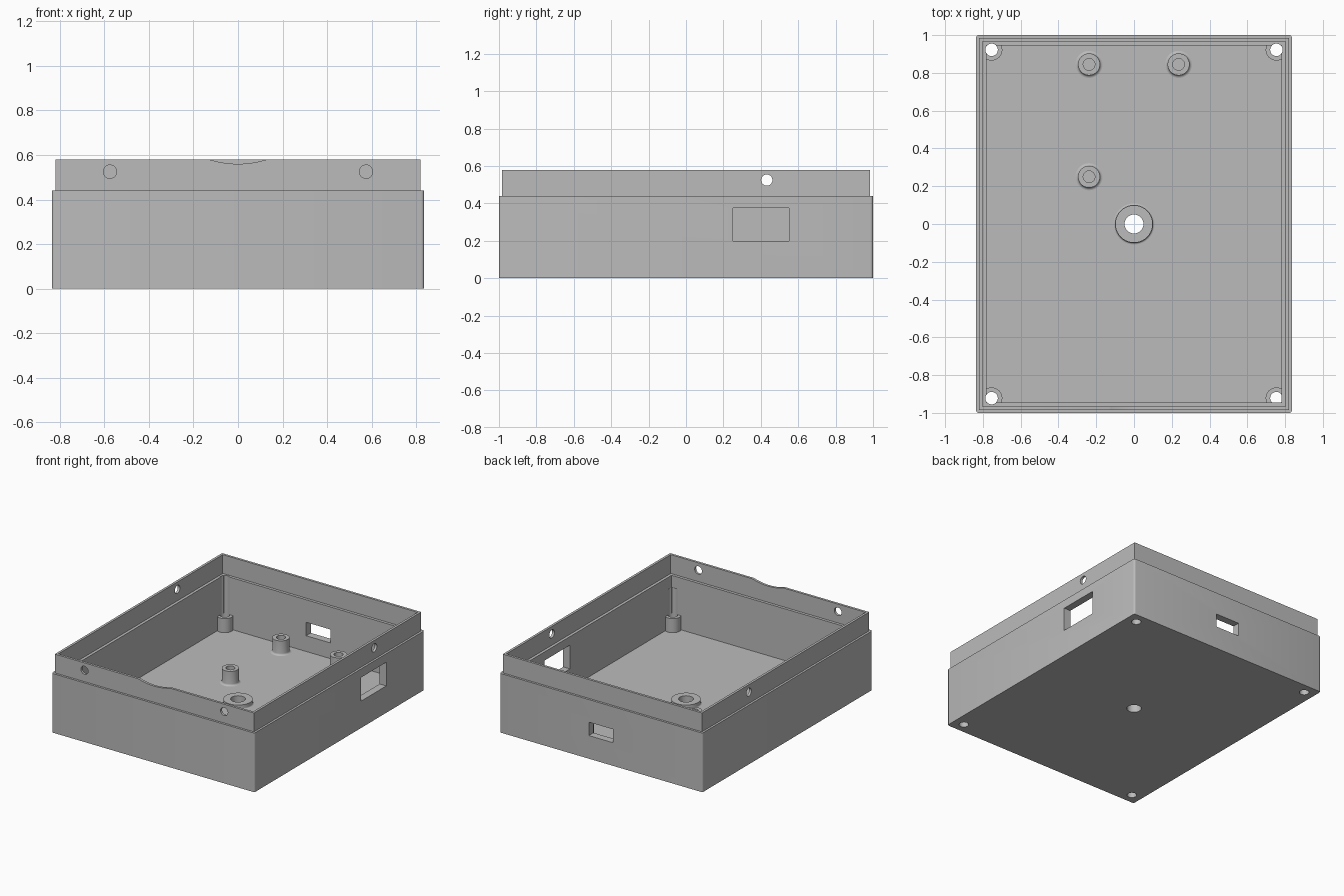
import bpy, bmesh, math
from mathutils import Matrix, Vector

cube = bpy.data.objects.get("Cube")
if cube:
    bpy.data.objects.remove(cube, do_unlink=True)

grey = bpy.data.materials.new("plain_grey")
grey.use_nodes = True
GREY = (0.5, 0.5, 0.5, 1)
grey.diffuse_color = GREY
grey.node_tree.nodes["Principled BSDF"].inputs["Base Color"].default_value = GREY

FLOOR, LEDGE, TOP = 0.055, 0.44, 0.58


def finish(name, bm):
    bmesh.ops.recalc_face_normals(bm, faces=bm.faces)
    mesh = bpy.data.meshes.new(name)
    bm.to_mesh(mesh)
    bm.free()
    mesh.materials.append(grey)
    obj = bpy.data.objects.new(name, mesh)
    bpy.context.collection.objects.link(obj)
    return obj


def box(name, center, size):
    bm = bmesh.new()
    bmesh.ops.create_cube(bm, matrix=Matrix.Translation(center) @ Matrix.Diagonal((*size, 1)))
    return finish(name, bm)


def cylinder(name, center, radius, length, axis="Z", sides=32):
    turn = {"X": Matrix.Rotation(math.pi / 2, 4, "Y"),
            "Y": Matrix.Rotation(math.pi / 2, 4, "X"), "Z": Matrix()}[axis]
    bm = bmesh.new()
    bmesh.ops.create_cone(bm, cap_ends=True, segments=sides, radius1=radius, radius2=radius,
                          depth=length, matrix=Matrix.Translation(center) @ turn)
    return finish(name, bm)


def combine(target, tool, operation):
    """Apply one boolean and discard the tool."""
    tool.hide_render = True
    mod = target.modifiers.new(tool.name, "BOOLEAN")
    mod.operation, mod.solver, mod.object = operation, "EXACT", tool
    graph = bpy.context.evaluated_depsgraph_get()
    result = bpy.data.meshes.new_from_object(target.evaluated_get(graph))
    target.modifiers.clear()
    target.data = result
    bpy.data.objects.remove(tool, do_unlink=True)


def smooth(obj):
    bpy.ops.object.select_all(action="DESELECT")
    obj.select_set(True)
    bpy.context.view_layer.objects.active = obj
    bpy.ops.object.shade_smooth_by_angle(angle=math.radians(30))


def standoff(name, x, y, outer, hole, top, fillet=0.014):
    """Turned boss with a filleted foot and a bored centre."""
    arc = [(outer + fillet * (1 - math.sin(a)), FLOOR + fillet * (1 - math.cos(a)))
           for a in (math.pi / 8 * i for i in range(5))]
    profile = arc + [(outer, top), (hole, top), (hole, FLOOR)]
    bm = bmesh.new()
    verts = [bm.verts.new((r, 0, z)) for r, z in profile]
    edges = [bm.edges.new(pair) for pair in zip(verts, verts[1:])]
    bmesh.ops.spin(bm, geom=verts + edges, cent=(0, 0, 0), axis=(0, 0, 1),
                   angle=math.tau, steps=40)
    bmesh.ops.remove_doubles(bm, verts=bm.verts, dist=0.0005)
    bmesh.ops.translate(bm, verts=bm.verts, vec=(x, y, 0))
    obj = finish(name, bm)
    smooth(obj)
    return obj


# Case shell: stepped wall section swept around a rectangle
section = [(0.836, 1.0, 0), (0.836, 1.0, LEDGE), (0.82, 0.984, LEDGE), (0.82, 0.984, TOP),
           (0.802, 0.966, TOP), (0.802, 0.966, LEDGE), (0.781, 0.945, LEDGE), (0.781, 0.945, FLOOR)]
bm = bmesh.new()
rings = [[bm.verts.new((sx * x, sy * y, z)) for sx, sy in ((-1, -1), (1, -1), (1, 1), (-1, 1))]
         for x, y, z in section]
for low, high in zip(rings, rings[1:]):
    for i in range(4):
        j = (i + 1) % 4
        bm.faces.new((low[i], low[j], high[j], high[i]))
bm.faces.new(rings[0][::-1])
bm.faces.new(rings[-1])
corners = [bm.edges.get(pair) for pair in zip(rings[0], rings[1])]
bmesh.ops.bevel(bm, geom=corners, offset=0.014, segments=4, profile=0.5, affect="EDGES")
case = finish("case_shell", bm)

# Corner screw posts, bored from below and up through the wall
for sx in (-1, 1):
    for sy in (-1, 1):
        x, y = sx * 0.754, sy * 0.922
        combine(case, cylinder("corner_post", (x, y, 0.095), 0.057, 0.13), "UNION")
        bore_top = 0.35 if (sx, sy) == (1, -1) else 0.5
        combine(case, cylinder("screw_bore", (x, y, bore_top / 2 - 0.1), 0.033, bore_top + 0.2),
                "DIFFERENCE")

# Openings: side window, rear port, centre hole, lip holes and finger notch
combine(case, box("side_window", (0.81, 0.4, 0.288), (0.2, 0.3, 0.176)), "DIFFERENCE")
combine(case, box("rear_port", (0, 0.97, 0.222), (0.2, 0.2, 0.1)), "DIFFERENCE")
combine(case, cylinder("centre_hole", (0, 0, 0), 0.05, 0.3, sides=40), "DIFFERENCE")
for s in (-1, 1):
    combine(case, cylinder("side_lip_hole", (s * 0.81, 0.432, 0.525), 0.03, 0.1, "X"), "DIFFERENCE")
    combine(case, cylinder("front_lip_hole", (s * 0.575, -0.975, 0.525), 0.03, 0.1, "Y"), "DIFFERENCE")
combine(case, cylinder("finger_notch", (0, -0.975, TOP - 0.02 + 0.43), 0.43, 0.1, "Y", 128), "DIFFERENCE")
smooth(case)

# Bosses on the floor
standoff("rear_right_standoff", -0.238, 0.845, 0.058, 0.031, 0.162)
standoff("rear_left_standoff", 0.236, 0.845, 0.058, 0.031, 0.162)
standoff("middle_standoff", -0.238, 0.25, 0.058, 0.031, 0.162)
standoff("centre_collar", 0, 0, 0.099, 0.05, 0.09, 0.01)
